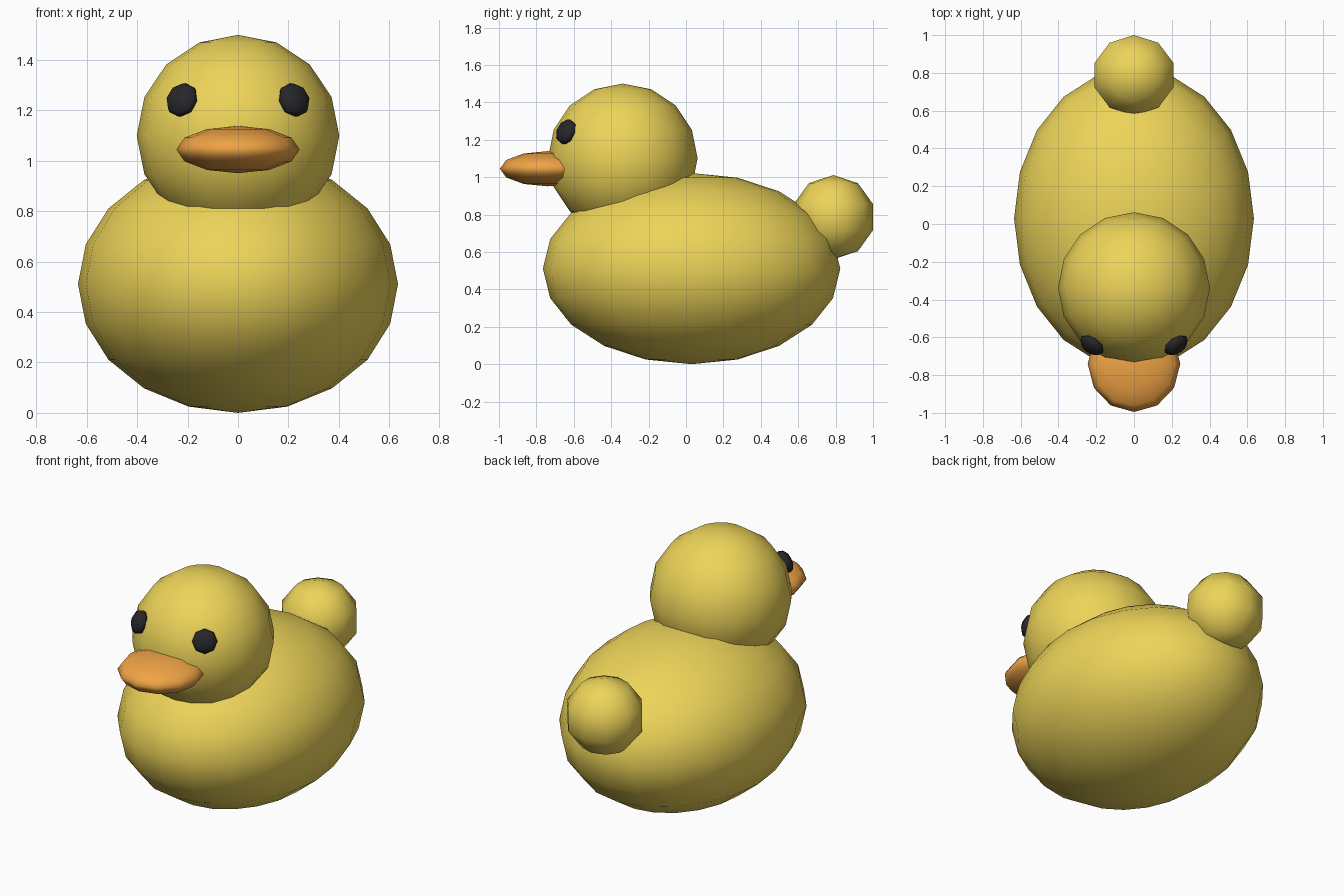
import bpy
from mathutils import Vector

if "Cube" in bpy.data.objects:
    bpy.data.objects.remove(bpy.data.objects["Cube"])


def material(name, rgb):
    m = bpy.data.materials.new(name)
    m.diffuse_color = (*rgb, 1)
    m.use_nodes = True
    m.node_tree.nodes["Principled BSDF"].inputs["Base Color"].default_value = m.diffuse_color
    return m


yellow = material("yellow", (0.85, 0.66, 0.10))
orange = material("orange", (0.87, 0.37, 0.06))
black = material("black", (0.02, 0.02, 0.022))


def ellipsoid(name, loc, radii, segments, rings, mat, facing=None):
    """Smooth low-poly ellipsoid; its local z can be aimed along 'facing'."""
    bpy.ops.mesh.primitive_uv_sphere_add(segments=segments, ring_count=rings, radius=1, location=loc)
    ob = bpy.context.object
    ob.name = name
    ob.scale = radii
    if facing is not None:
        ob.rotation_euler = facing.to_track_quat('Z', 'Y').to_euler()
    bpy.ops.object.shade_smooth()
    ob.data.materials.append(mat)
    return ob


# Body, head and round tail
head_centre = Vector((0, -0.338, 1.1))
ellipsoid("body", (0, 0.03, 0.511), (0.635, 0.795, 0.511), 20, 10, yellow)
ellipsoid("head", head_centre, (0.402, 0.4, 0.4), 16, 8, yellow)
ellipsoid("tail", (0, 0.788, 0.786), (0.23, 0.223, 0.225), 10, 5, yellow)

# Flat beak
ellipsoid("beak", (0, -0.74, 1.045), (0.245, 0.255, 0.094), 12, 6, orange)

# Eyes: flattened spheres lying on the head surface
for side, label in ((1, "left"), (-1, "right")):
    pos = Vector((side * 0.222, -0.64, 1.242))
    ellipsoid("eye_" + label, pos, (0.071, 0.071, 0.042), 8, 6, black, pos - head_centre)
